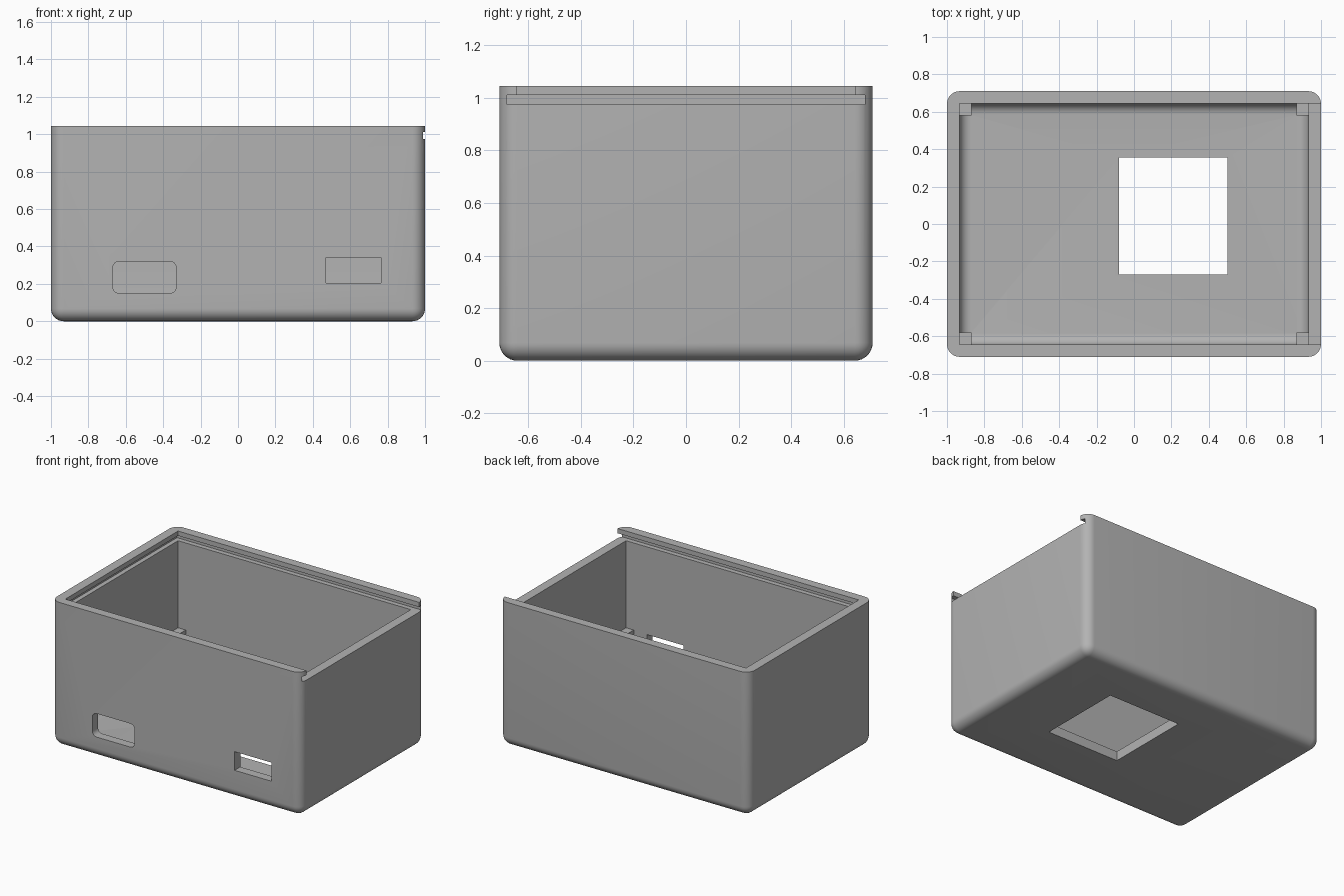
import bpy
import bmesh
import math

if "Cube" in bpy.data.objects:
    bpy.data.objects.remove(bpy.data.objects["Cube"], do_unlink=True)

HEIGHT, HALF_X, HALF_Y = 1.045, 1.0, 0.71
IN_X, IN_Y, FLOOR = 0.932, 0.645, 0.068

grey = bpy.data.materials.new("plain grey")
grey.use_nodes = True
grey.diffuse_color = (0.45, 0.45, 0.45, 1)
grey.node_tree.nodes["Principled BSDF"].inputs["Base Color"].default_value = grey.diffuse_color


def block(name, low, high, radius=0.0, rounded=None, segments=8):
    """Box between two corners; edges whose end points satisfy `rounded` get a fillet."""
    bm = bmesh.new()
    bmesh.ops.create_cube(bm, size=1)
    for v in bm.verts:
        v.co = [low[i] if v.co[i] < 0 else high[i] for i in range(3)]
    if rounded:
        edges = [e for e in bm.edges if rounded(e.verts[0].co, e.verts[1].co)]
        bmesh.ops.bevel(bm, geom=edges, offset=radius, segments=segments,
                        profile=0.5, affect='EDGES', clamp_overlap=True)
    mesh = bpy.data.meshes.new(name)
    bm.to_mesh(mesh)
    bm.free()
    mesh.materials.append(grey)
    obj = bpy.data.objects.new(name, mesh)
    bpy.context.collection.objects.link(obj)
    return obj


def combine(target, tool, operation='DIFFERENCE'):
    """Apply a boolean and discard the tool."""
    mod = target.modifiers.new("boolean", 'BOOLEAN')
    mod.operation = operation
    mod.solver = 'EXACT'
    mod.object = tool
    bpy.context.view_layer.objects.active = target
    bpy.ops.object.modifier_apply(modifier=mod.name)
    bpy.data.objects.remove(tool, do_unlink=True)


def vertical(a, b):
    return abs(a.z - b.z) > 0.01


def along_y(a, b):
    return abs(a.y - b.y) > 0.01


def bottom(a, b):
    return max(a.z, b.z) < 0.1


# Outer shell with rounded uprights and bottom rim
case = block("case_body", (-HALF_X, -HALF_Y, 0), (HALF_X, HALF_Y, HEIGHT), 0.068,
             lambda a, b: vertical(a, b) or bottom(a, b))

# Inner cavity with a filleted floor edge
combine(case, block("cavity", (-IN_X, -IN_Y, FLOOR), (IN_X, IN_Y, 1.2), 0.06, bottom))

# Sliding lid channel, open at one end: undercut groove and narrower mouth
combine(case, block("lid_groove", (-0.965, -0.68, 0.975), (1.2, 0.68, 1.011)))
combine(case, block("lid_mouth", (-IN_X, -IN_Y, 0.99), (1.2, IN_Y, 1.2)))

# Window in the floor
combine(case, block("floor_window", (-0.08, -0.27, -0.1), (0.5, 0.355, 0.2)))

# Ports in the front wall
combine(case, block("rounded_port", (-0.67, -0.8, 0.15), (-0.33, -0.6, 0.32), 0.035, along_y, 6))
combine(case, block("square_port", (0.47, -0.8, 0.205), (0.765, -0.6, 0.34)))

# Corner posts standing on the floor
for side, sx in (("left", 1), ("right", -1)):
    for end, sy in (("front", -1), ("back", 1)):
        xs = sorted((sx * 0.87, sx * (IN_X + 0.01)))
        ys = sorted((sy * 0.58, sy * (IN_Y + 0.01)))
        post = block(f"{end}_{side}_post", (xs[0], ys[0], FLOOR - 0.01), (xs[1], ys[1], 0.345))
        combine(case, post, 'UNION')

# Smooth fillets, crisp edges elsewhere
bpy.ops.object.select_all(action='DESELECT')
case.select_set(True)
bpy.context.view_layer.objects.active = case
bpy.ops.object.shade_smooth_by_angle(angle=math.radians(30))
